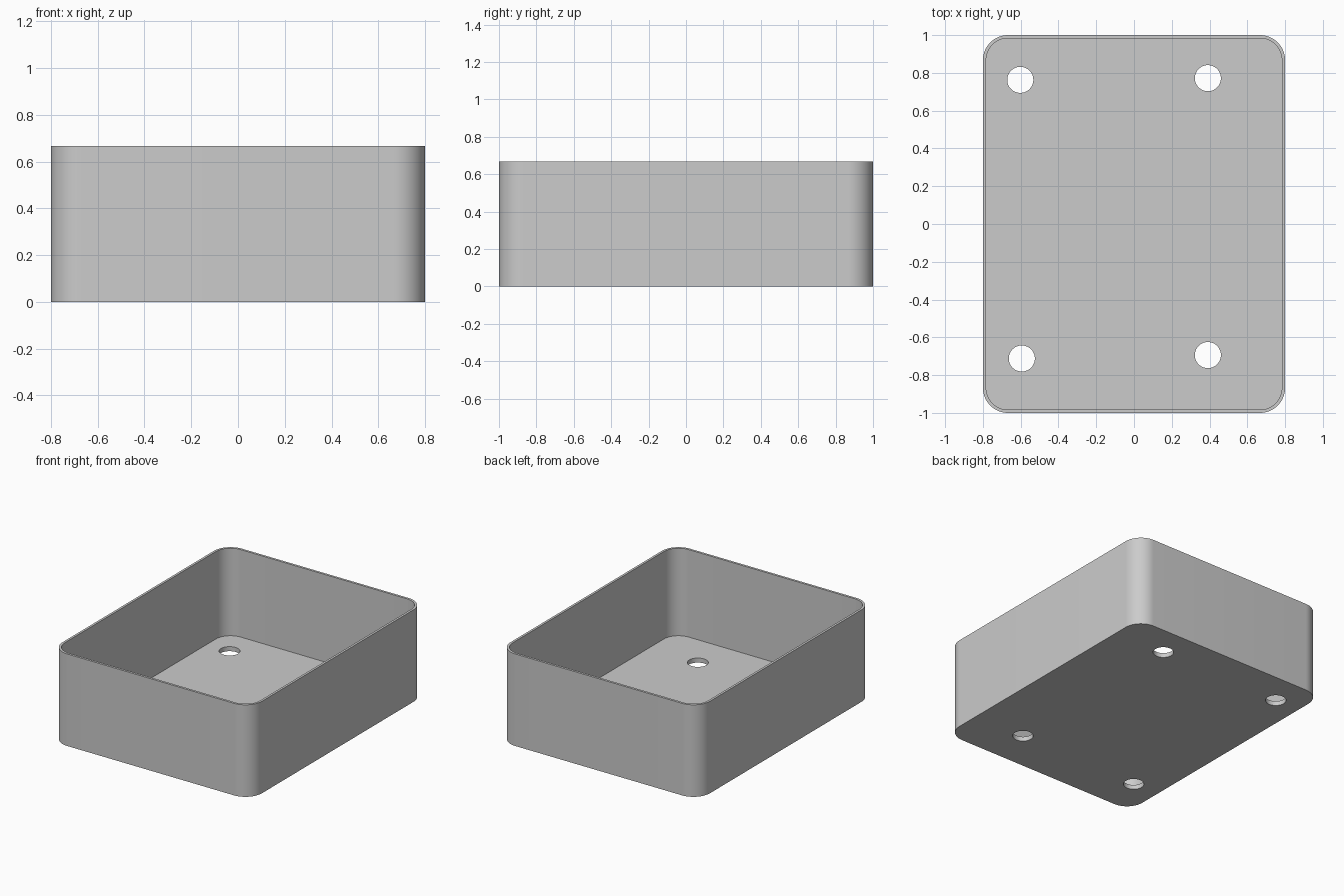
import bpy
import bmesh
from math import cos, sin, pi

WIDTH, LENGTH, HEIGHT = 1.6, 2.0, 0.667
WALL, FLOOR, CORNER = 0.017, 0.033, 0.133
HOLE_RADIUS = 0.069
HOLES = [(-0.602, 0.763), (0.391, 0.772), (-0.594, -0.712), (0.391, -0.694)]
STEPS = 16

if "Cube" in bpy.data.objects:
    bpy.data.objects.remove(bpy.data.objects["Cube"], do_unlink=True)

grey = bpy.data.materials.new("plain grey")
grey.use_nodes = True
colour = (0.6, 0.6, 0.6, 1)
grey.diffuse_color = colour
grey.node_tree.nodes["Principled BSDF"].inputs["Base Color"].default_value = colour


def rounded_loop(bm, inset, z):
    """Ring of vertices around a rounded rectangle."""
    r = CORNER - inset
    cx, cy = WIDTH / 2 - CORNER, LENGTH / 2 - CORNER
    ring = []
    for quarter, (sx, sy) in enumerate([(1, 1), (-1, 1), (-1, -1), (1, -1)]):
        for i in range(STEPS + 1):
            a = (quarter + i / STEPS) * pi / 2
            ring.append(bm.verts.new((sx * cx + r * cos(a), sy * cy + r * sin(a), z)))
    return ring


# Open tray: outer wall, rim, inner wall, then underside and floor
bm = bmesh.new()
rings = [rounded_loop(bm, inset, z) for inset, z in
         [(0, 0), (0, HEIGHT), (WALL, HEIGHT), (WALL, FLOOR)]]
for low, high in zip(rings, rings[1:]):
    for i in range(len(low)):
        j = (i + 1) % len(low)
        bm.faces.new((low[i], low[j], high[j], high[i]))
bm.faces.new(rings[0][::-1])
bm.faces.new(rings[-1])
bmesh.ops.recalc_face_normals(bm, faces=bm.faces)
mesh = bpy.data.meshes.new("tray")
bm.to_mesh(mesh)
bm.free()
mesh.materials.append(grey)
tray = bpy.data.objects.new("tray", mesh)
bpy.context.collection.objects.link(tray)

# Drain holes through the floor
cutters = []
for x, y in HOLES:
    bpy.ops.mesh.primitive_cylinder_add(vertices=48, radius=HOLE_RADIUS, depth=0.2,
                                        location=(x, y, FLOOR / 2))
    cutter = bpy.context.object
    cutter.name = "hole_cutter"
    cutter.hide_render = True
    cutter.data.materials.append(grey)
    cutters.append(cutter)

bpy.ops.object.select_all(action="DESELECT")
tray.select_set(True)
bpy.context.view_layer.objects.active = tray
for cutter in cutters:
    cut = tray.modifiers.new("drain_hole", "BOOLEAN")
    cut.operation = "DIFFERENCE"
    cut.solver = "EXACT"
    cut.object = cutter
    bpy.ops.object.modifier_apply(modifier=cut.name)
    bpy.data.objects.remove(cutter, do_unlink=True)

# Smooth corners with crisp rim and hole edges
bpy.ops.object.shade_smooth_by_angle(angle=pi / 6)
